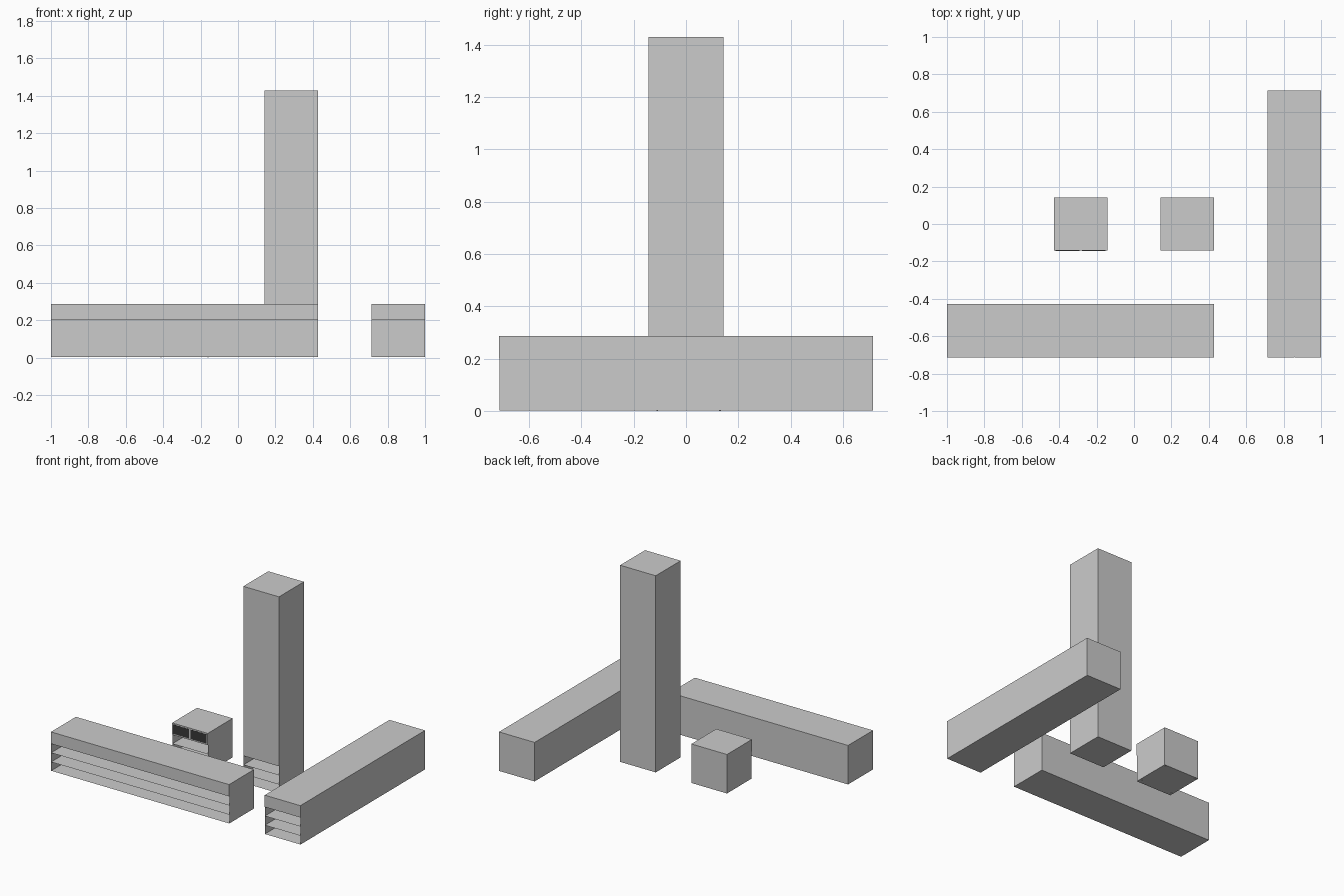
import bpy, bmesh

if "Cube" in bpy.data.objects:
    bpy.data.objects.remove(bpy.data.objects["Cube"])

U = 2 / 7          # module size of one cabinet cube
H = U / 2
Z0 = 0.003         # tiny foot clearance
BAND = 0.2         # underside of the closed upper section
LIP = 0.002        # fascia stands proud of the carcass

dark = bpy.data.materials.new("dark_panel")
dark.diffuse_color = (0.04, 0.04, 0.04, 1)
dark.use_nodes = True
dark.node_tree.nodes["Principled BSDF"].inputs["Base Color"].default_value = dark.diffuse_color


def mesh_object(name, quads, mat=None):
    bm = bmesh.new()
    for q in quads:
        bm.faces.new([bm.verts.new(p) for p in q])
    bmesh.ops.remove_doubles(bm, verts=bm.verts, dist=1e-5)
    me = bpy.data.meshes.new(name)
    bm.to_mesh(me)
    bm.free()
    ob = bpy.data.objects.new(name, me)
    bpy.context.collection.objects.link(ob)
    if mat:
        me.materials.append(mat)
    return ob


def flat(x0, x1, y0, y1, z):
    return [(x0, y0, z), (x1, y0, z), (x1, y1, z), (x0, y1, z)]


def front(x0, x1, y, z0, z1):
    return [(x0, y, z0), (x1, y, z0), (x1, y, z1), (x0, y, z1)]


def side(x, y0, y1, z0, z1):
    return [(x, y0, z0), (x, y1, z0), (x, y1, z1), (x, y0, z1)]


def block(name, x0, x1, y0, y1, z0, z1, mat=None):
    return mesh_object(name, [
        flat(x0, x1, y0, y1, z1), flat(x0, x1, y0, y1, z0)[::-1],
        front(x0, x1, y0, z0, z1), front(x0, x1, y1, z0, z1)[::-1],
        side(x1, y0, y1, z0, z1), side(x0, y0, y1, z0, z1)[::-1]], mat)


def cabinet(name, x0, x1, y0, y1, top, split=False):
    yf = y0 + LIP
    # thin-walled carcass, open at the front below the fascia
    mesh_object(name + "_carcass", [
        side(x1, yf, y1, Z0, top), side(x0, yf, y1, Z0, top)[::-1],
        front(x0, x1, y1, Z0, top)[::-1],
        flat(x0, x1, yf, y1, top), flat(x0, x1, yf, y1, Z0)[::-1]])
    # shelves
    for i in (1, 2, 3):
        mesh_object(f"{name}_shelf_{i}", [flat(x0, x1, yf, y1, BAND * i / 3)])
    # closed upper front, in one piece or two drawer fronts
    if split:
        xm, g = (x0 + x1) / 2, 0.002
        block(name + "_left_front", x0, xm - g, y0, yf, BAND, top)
        block(name + "_right_front", xm + g, x1, y0, yf, BAND, top)
        mesh_object(name + "_seam", [front(xm - g, xm + g, yf, BAND, top)])
    else:
        block(name + "_fascia", x0, x1, y0, yf, BAND, top)


# the four size variants
cabinet("small_cabinet", -1.5 * U, -0.5 * U, -H, H, U)
cabinet("tall_cabinet", 0.5 * U, 1.5 * U, -H, H, 5 * U)
cabinet("wide_cabinet", -1, 1.5 * U, -2.5 * U, -1.5 * U, U)
cabinet("deep_cabinet", 2.5 * U, 1, -2.5 * U, 2.5 * U, U, split=True)

# dark drawer panels and small feet on the small cabinet
for s, tag in ((-1, "left"), (1, "right")):
    a, b = sorted((-U + s * 0.007, -U + s * (H - 0.009)))
    block(tag + "_drawer_panel", a, b, -H - 0.001, -H, BAND + 0.009, U - 0.009, dark)
    for y, end in ((-0.11, "front"), (0.13, "back")):
        x = -U + s * 0.125
        block(f"{tag}_{end}_foot", x - 0.003, x + 0.003, y - 0.003, y + 0.003, 0, Z0)
